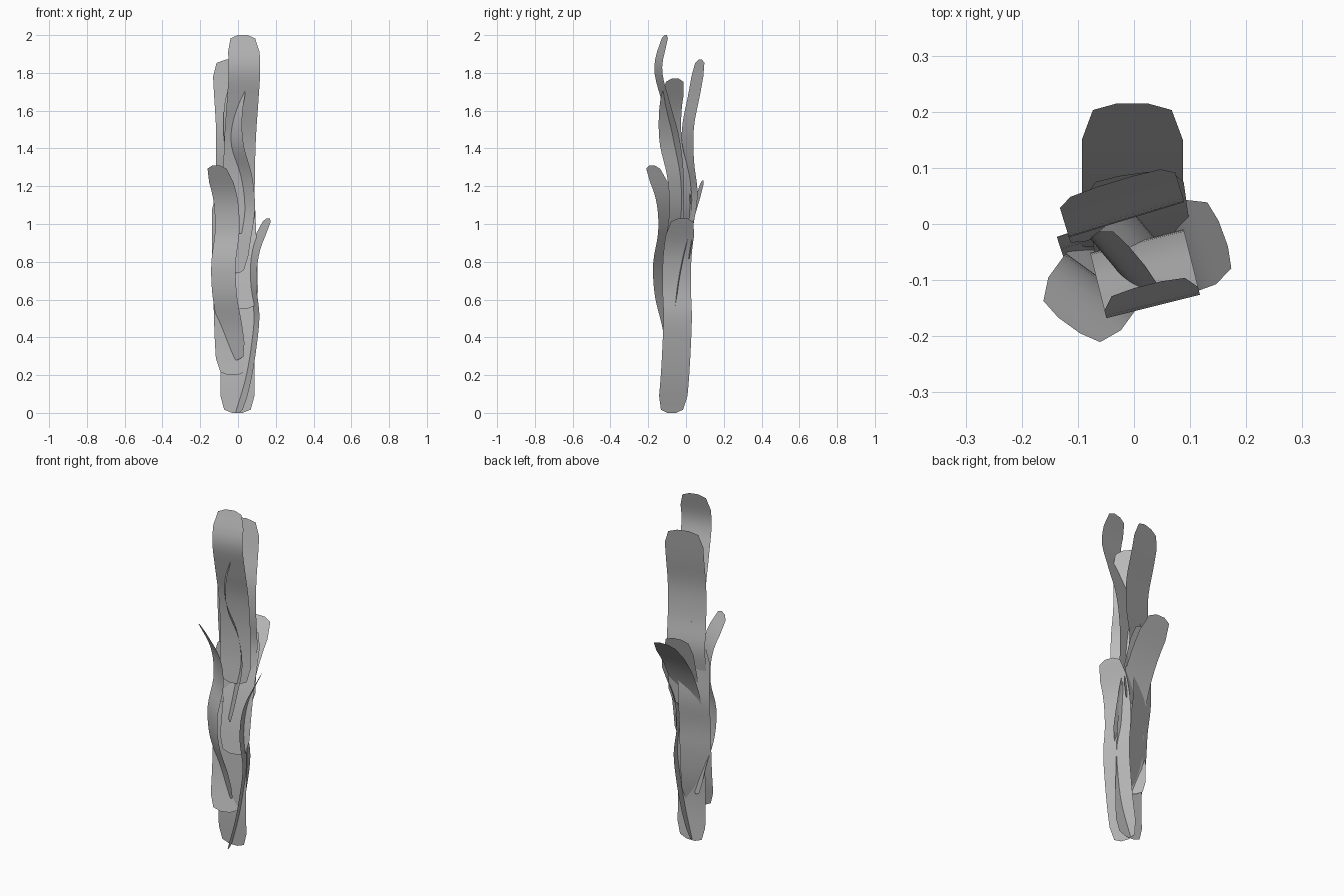
import bpy, bmesh, math
from mathutils import Vector

if "Cube" in bpy.data.objects:
    bpy.data.objects.remove(bpy.data.objects["Cube"])

GREY = (0.5, 0.5, 0.5, 1)
mat = bpy.data.materials.new("plain grey")
mat.use_nodes = True
mat.diffuse_color = GREY
mat.node_tree.nodes["Principled BSDF"].inputs["Base Color"].default_value = GREY


def sample(values, t):
    """Smooth curve through evenly spaced values."""
    s = t * (len(values) - 1)
    i = min(int(s), len(values) - 2)
    f = s - i
    b, c = values[i], values[i + 1]
    a = values[i - 1] if i else 2 * b - c
    d = values[i + 2] if i + 2 < len(values) else 2 * c - b
    return b + f / 2 * (c - a + f * (2*a - 5*b + 4*c - d + f * (3*(b - c) + d - a)))


def width_at(gap):
    """Share of the full width at a distance from the blade's end."""
    if gap < 0.017:
        return 0.3 + 0.48 * gap / 0.017
    return min(1, 0.78 + 0.22 * (gap - 0.017) / 0.073)


def blade(name, centre, angle, width, bottom, top, wave):
    """Thin wavy ribbon with blunt ends; wave pushes it along its normal."""
    a = math.radians(angle)
    across = Vector((math.cos(a), math.sin(a), 0))
    normal = Vector((-math.sin(a), math.cos(a), 0))
    length = top - bottom
    ends = [0, 0.017, 0.05]
    inner = [0.09 + (length - 0.18) * i / 22 for i in range(23)]
    heights = ends + inner + [length - e for e in reversed(ends)]
    bm = bmesh.new()
    rows = []
    for h in heights:
        mid = Vector((*centre, bottom + h)) + normal * sample(wave, h / length)
        half = across * width / 2 * width_at(min(h, length - h))
        rows.append([bm.verts.new(mid - half), bm.verts.new(mid + half)])
    for low, high in zip(rows, rows[1:]):
        bm.faces.new((low[0], low[1], high[1], high[0]))
    mesh = bpy.data.meshes.new(name)
    bm.to_mesh(mesh)
    bm.free()
    mesh.materials.append(mat)
    mesh.shade_smooth()
    bpy.context.collection.objects.link(bpy.data.objects.new(name, mesh))


# Upper blades
blade("tall_front_blade", (0.01, -0.05), 14, 0.172, 0.95, 2.0,
      [0.01, 0.02, 0.015, -0.01, -0.06, -0.1, -0.06])
blade("tall_back_blade", (-0.02, 0.03), 17, 0.215, 0.8, 1.87,
      [-0.04, -0.025, 0, -0.02, -0.02, 0.015, 0.048])
blade("tall_middle_blade", (-0.01, -0.07), -50, 0.155, 0.74, 1.77,
      [0, 0.035, 0.065, 0.045, -0.015, -0.02, 0.02])

# Blades curling outward round the middle
blade("right_front_blade", (-0.05, -0.09), -36, 0.16, 0.28, 1.31,
      [0.05, 0.015, -0.035, -0.045, -0.012, -0.03, -0.112])
blade("left_blade", (0.07, -0.05), -70, 0.16, 0, 1.03,
      [-0.075, -0.03, 0, 0.017, 0, 0.02, 0.095])
blade("back_curl_blade", (-0.003, 0), 0, 0.18, 0, 1.25,
      [-0.04, -0.05, -0.045, -0.035, -0.01, 0.072, 0.215])

# Inner blades
blade("inner_blade", (-0.04, -0.04), 18, 0.175, 0.2, 1.17,
      [-0.04, -0.005, 0.015, 0.025, 0.045, 0.045, 0.045])
blade("short_blade", (0.01, 0.005), 8, 0.175, 0.55, 1.23,
      [-0.075, -0.05, -0.015, 0.035, 0.085])
